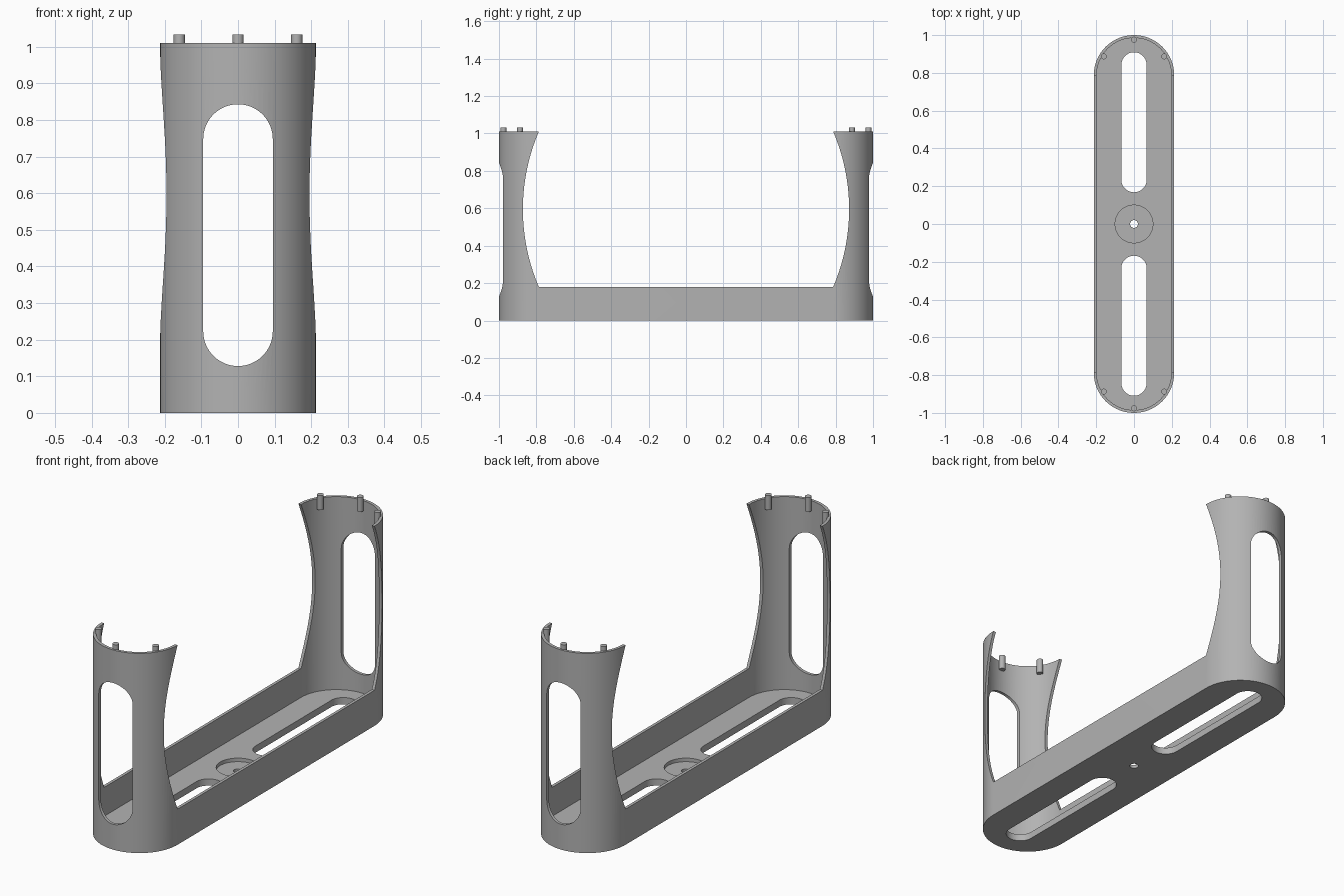
import bpy, bmesh, math
from mathutils import Matrix

if "Cube" in bpy.data.objects:
    bpy.data.objects.remove(bpy.data.objects["Cube"])

# Main dimensions
RADIUS, WALL, CENTRE = 0.213, 0.015, 0.787
TOP, RIM, FLOOR = 1.01, 0.18, 0.034

grey = bpy.data.materials.new("plain grey")
grey.use_nodes = True
grey.diffuse_color = (0.45, 0.45, 0.45, 1)
grey.node_tree.nodes["Principled BSDF"].inputs["Base Color"].default_value = (0.45, 0.45, 0.45, 1)


def arc(cx, cy, r, start, end, n):
    """Points on an arc, angles in degrees."""
    angles = [math.radians(start + (end - start) * i / n) for i in range(n + 1)]
    return [(cx + r * math.cos(a), cy + r * math.sin(a)) for a in angles]


def stadium(r, low, high, n=48):
    """Slot outline along the second axis, with round ends at low and high."""
    return arc(0, high, r, 0, 180, n) + arc(0, low, r, 180, 360, n)


def prism(name, outline, start, end, axis="z"):
    """Extrude an outline along an axis (x uses yz points, y uses xz points)."""
    place = {"z": lambda u, v, w: (u, v, w),
             "x": lambda u, v, w: (w, u, v),
             "y": lambda u, v, w: (u, w, v)}[axis]
    bm = bmesh.new()
    face = bm.faces.new([bm.verts.new(place(u, v, start)) for u, v in outline])
    extruded = bmesh.ops.extrude_face_region(bm, geom=[face])["geom"]
    shift = place(0, 0, end - start)
    bmesh.ops.translate(bm, vec=shift, verts=[g for g in extruded if isinstance(g, bmesh.types.BMVert)])
    bmesh.ops.recalc_face_normals(bm, faces=bm.faces)
    mesh = bpy.data.meshes.new(name)
    bm.to_mesh(mesh)
    bm.free()
    mesh.materials.append(grey)
    obj = bpy.data.objects.new(name, mesh)
    bpy.context.collection.objects.link(obj)
    return obj


def select(obj):
    bpy.ops.object.select_all(action="DESELECT")
    obj.select_set(True)
    bpy.context.view_layer.objects.active = obj


def cut(obj, cutter):
    mod = obj.modifiers.new("cut", "BOOLEAN")
    mod.operation, mod.solver, mod.object = "DIFFERENCE", "EXACT", cutter
    select(obj)
    bpy.ops.object.modifier_apply(modifier=mod.name)
    bpy.data.objects.remove(cutter)


# Tray with two end posts, hollowed from one long rounded block
frame = prism("frame", stadium(RADIUS, -CENTRE, CENTRE), 0, TOP)
cut(frame, prism("hollow", stadium(RADIUS - WALL, -CENTRE, CENTRE), FLOOR, 1.2))

# Side opening with bowed ends, leaving the low side walls
half, depth = (TOP - RIM) / 2, 0.085
bow = (half ** 2 + depth ** 2) / (2 * depth)
sweep = math.degrees(math.asin(half / bow))
right = arc(CENTRE + depth - bow, RIM + half, bow, -sweep, sweep, 48)
right.append((CENTRE, 1.2))
left = [(-y, z) for y, z in reversed(right)]
cut(frame, prism("side_opening", right + left, -0.5, 0.5, "x"))

# Tall windows in the posts and long slots in the floor
for side in (-1, 1):
    cut(frame, prism("window", stadium(0.095, 0.223, 0.748), side * 0.8, side * 1.2, "y"))
    ends = sorted((side * 0.235, side * 0.842))
    cut(frame, prism("slot", stadium(0.067, *ends, 24), -0.1, 0.1))

# Round recess and screw hole in the middle of the floor
cut(frame, prism("recess", arc(0, 0, 0.1, 0, 352.5, 47), FLOOR - 0.018, 0.1))
cut(frame, prism("screw_hole", arc(0, 0, 0.021, 0, 345, 23), -0.1, 0.1))
select(frame)
bpy.ops.object.shade_smooth_by_angle(angle=math.radians(30))

# Locating pegs along the top of each post
for end, side in (("front", -1), ("back", 1)):
    for spot, degrees in (("right", 148), ("middle", 90), ("left", 32)):
        a = math.radians(degrees)
        x, y = 0.189 * math.cos(a), side * (CENTRE + 0.189 * math.sin(a))
        peg = prism(f"{end}_{spot}_peg", arc(x, y, 0.0155, 0, 345, 23), 0.96, 1.033)
        select(peg)
        bpy.ops.object.shade_smooth_by_angle(angle=math.radians(30))
